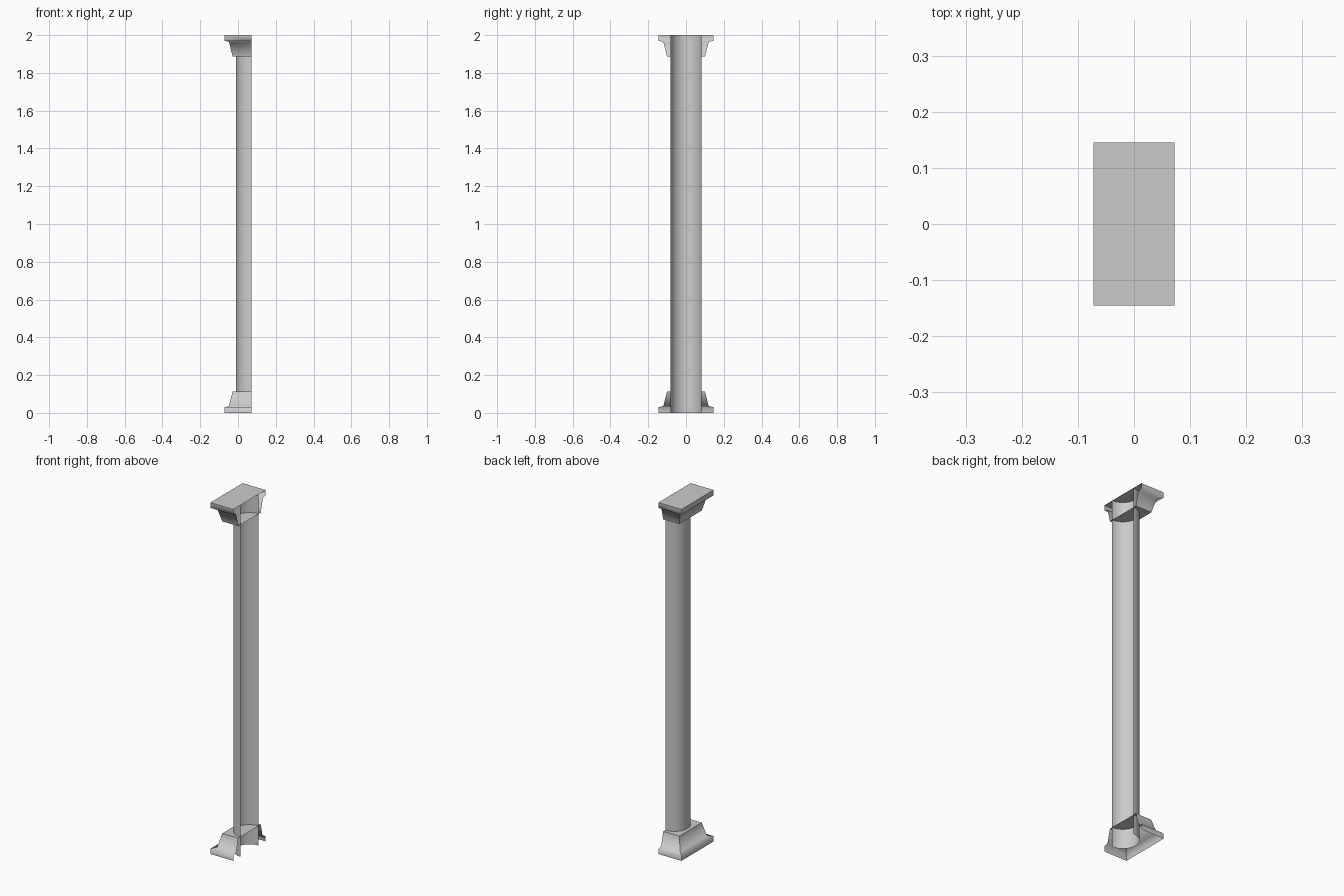
import bpy, bmesh, math

cube = bpy.data.objects.get("Cube")
if cube:
    bpy.data.objects.remove(cube)

WALL_X = 0.0725   # open flat side of the half column
HEIGHT = 2.0
RADIUS = 0.083
SIDES = 16
# (half width, distance from the outer end)
MOULDING = [(0.145, 0.0), (0.145, 0.03), (0.12, 0.036), (0.101, 0.112)]

stone = bpy.data.materials.new("grey stone")
stone.use_nodes = True
colour = (0.6, 0.6, 0.6, 1)
stone.diffuse_color = colour
stone.node_tree.nodes["Principled BSDF"].inputs["Base Color"].default_value = colour


def finish(name, bm):
    mesh = bpy.data.meshes.new(name)
    bm.to_mesh(mesh)
    bm.free()
    mesh.materials.append(stone)
    obj = bpy.data.objects.new(name, mesh)
    bpy.context.collection.objects.link(obj)
    return obj


def skin(bm, rings):
    """Join open rings of vertices with smooth quads."""
    for low, high in zip(rings, rings[1:]):
        for i in range(len(low) - 1):
            face = bm.faces.new((low[i + 1], low[i], high[i], high[i + 1]))
            face.smooth = True


def moulding(name, top):
    """Hollow stepped block, open at the wall side."""
    bm = bmesh.new()
    rings = []
    for w, d in MOULDING:
        z = HEIGHT - d if top else d
        outline = [(WALL_X, -w), (WALL_X - w, -w), (WALL_X - w, w), (WALL_X, w)]
        rings.append([bm.verts.new((x, y, z)) for x, y in outline])
    skin(bm, rings)
    shelf = bm.faces.new(rings[-1])
    ends = [shelf]
    if top:
        ends.append(bm.faces.new(rings[0]))
    # Crisp mitred corners and crisp shelf borders
    for face in ends:
        for edge in face.edges:
            edge.smooth = False
    for low, high in zip(rings, rings[1:]):
        for i in (1, 2):
            bm.edges.get((low[i], high[i])).smooth = False
    bmesh.ops.recalc_face_normals(bm, faces=bm.faces)
    # The shelf faces away from the outer end
    if (shelf.normal.z > 0) == top:
        bmesh.ops.reverse_faces(bm, faces=bm.faces)
    return finish(name, bm)


# Half-round shaft, a thin shell whose faces look into the hollow
bm = bmesh.new()
rings = []
for z in (0, HEIGHT):
    ring = []
    for i in range(SIDES + 1):
        a = math.pi * i / SIDES
        ring.append(bm.verts.new((WALL_X - RADIUS * math.sin(a), -RADIUS * math.cos(a), z)))
    rings.append(ring)
skin(bm, rings)
bm.normal_update()
if bm.faces[:][SIDES // 2].normal.x < 0:
    bmesh.ops.reverse_faces(bm, faces=bm.faces)
finish("shaft", bm)

# Base and capital
moulding("base", False)
moulding("capital", True)
